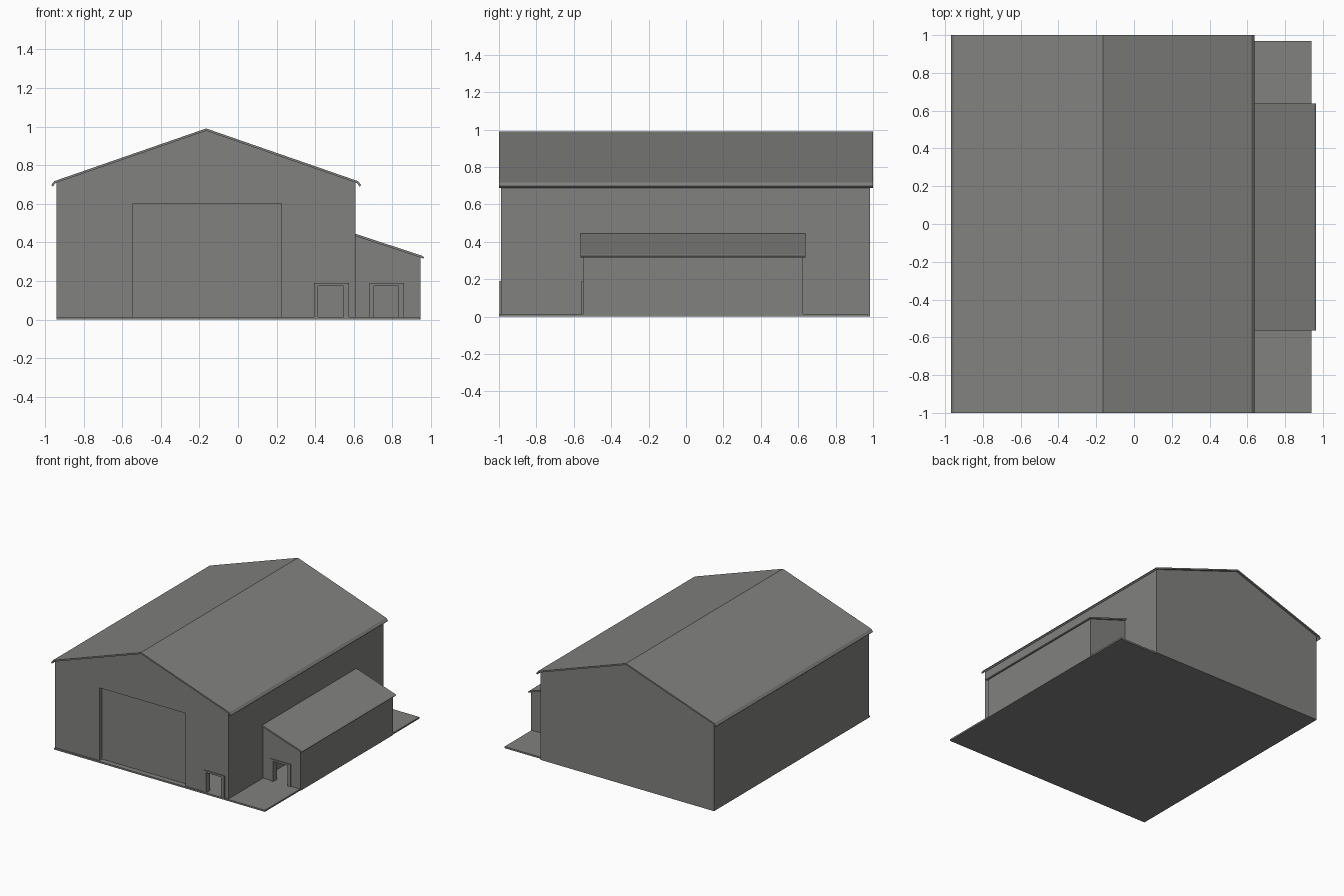
import bpy, bmesh

if "Cube" in bpy.data.objects:
    bpy.data.objects.remove(bpy.data.objects["Cube"])

grey = bpy.data.materials.new("warm grey")
grey.diffuse_color = (0.22, 0.22, 0.212, 1)
grey.use_nodes = True
grey.node_tree.nodes["Principled BSDF"].inputs["Base Color"].default_value = grey.diffuse_color


def prism(name, profile, y0, y1):
    """Extrude a closed x-z outline along y."""
    bm = bmesh.new()
    face = bm.faces.new([bm.verts.new((x, y0, z)) for x, z in profile])
    out = bmesh.ops.extrude_face_region(bm, geom=[face])
    moved = [v for v in out["geom"] if isinstance(v, bmesh.types.BMVert)]
    bmesh.ops.translate(bm, verts=moved, vec=(0, y1 - y0, 0))
    bmesh.ops.recalc_face_normals(bm, faces=bm.faces)
    mesh = bpy.data.meshes.new(name)
    bm.to_mesh(mesh)
    bm.free()
    mesh.materials.append(grey)
    obj = bpy.data.objects.new(name, mesh)
    bpy.context.collection.objects.link(obj)
    return obj


def box(name, x0, x1, y0, y1, z0, z1):
    return prism(name, [(x0, z0), (x1, z0), (x1, z1), (x0, z1)], y0, y1)


def notch(x0, x1, top):
    """Door opening in a wall's bottom edge."""
    return [(x0, 0), (x0, top), (x1, top), (x1, 0)]


def door_frame(name, x0, x1, xi0, xi1, y0, y1):
    """Three-sided frame around an open doorway."""
    prism(name, [(x0, 0), (xi0, 0), (xi0, 0.175), (xi1, 0.175), (xi1, 0),
                 (x1, 0), (x1, 0.19), (x0, 0.19)], y0, y1)


L, R, RIDGE, T = -0.94, 0.61, -0.165, 0.04      # hall sides, ridge, wall thickness
F, B = -0.99, 0.985                             # hall front and back


def hall_z(x):
    return 0.98 - 0.3464 * abs(x - RIDGE)


def annex_z(x):
    return 0.433 - 0.333 * (x - R)


# floor slab
box("floor_slab", L, 0.94, -1.0, 0.97, 0, 0.013)

# hall walls
gable = [(R, hall_z(R)), (RIDGE, hall_z(RIDGE)), (L, hall_z(L))]
prism("hall_front_wall", [(L, 0)] + notch(-0.545, 0.225, 0.60)
      + notch(0.395, 0.575, 0.19) + [(R, 0)] + gable, F, F + T)
prism("hall_back_wall", [(L, 0), (R, 0)] + gable, B - T, B)
for name, a, b in (("hall_left_wall", L, L + T), ("hall_right_wall", R - T, R)):
    prism(name, [(a, 0), (b, 0), (b, hall_z(b)), (a, hall_z(a))], F + T, B - T)

# large door panel set back in its opening, and the small doorway frame
box("large_door", -0.545, 0.225, F + 0.033, F + T, 0, 0.60)
door_frame("hall_door_frame", 0.395, 0.575, 0.415, 0.547, F - 0.008, F + T)

# hall roof sheet with turned-down eaves
half = [(0.622, 0.717), (0.638, 0.697), (0.630, 0.688), (0.616, 0.707)]
off = [(x - RIDGE, z) for x, z in half]
right = [(RIDGE + d, z) for d, z in off]
left = [(RIDGE - d, z) for d, z in reversed(off)]
prism("hall_roof", [(RIDGE, 0.99)] + right + [(RIDGE, 0.978)] + left, -1.0, 1.0)

# annex walls
AR, AF, AB = 0.945, -0.55, 0.625
slope = [(AR, annex_z(AR)), (R, annex_z(R))]
prism("annex_front_wall", [(R, 0)] + notch(0.68, 0.86, 0.19) + [(AR, 0)] + slope,
      AF, AF + T)
prism("annex_back_wall", [(R, 0), (AR, 0)] + slope, AB - T, AB)
prism("annex_right_wall", [(AR - T, 0), (AR, 0), slope[0], (AR - T, annex_z(AR - T))],
      AF + T, AB - T)
door_frame("annex_door_frame", 0.68, 0.86, 0.705, 0.832, AF - 0.008, AF + T)

# annex roof sheet with turned-down eave
prism("annex_roof", [(R, 0.444), (0.952, 0.331), (0.964, 0.323), (0.960, 0.316),
                     (0.949, 0.320), (R, 0.432)], -0.563, 0.638)
